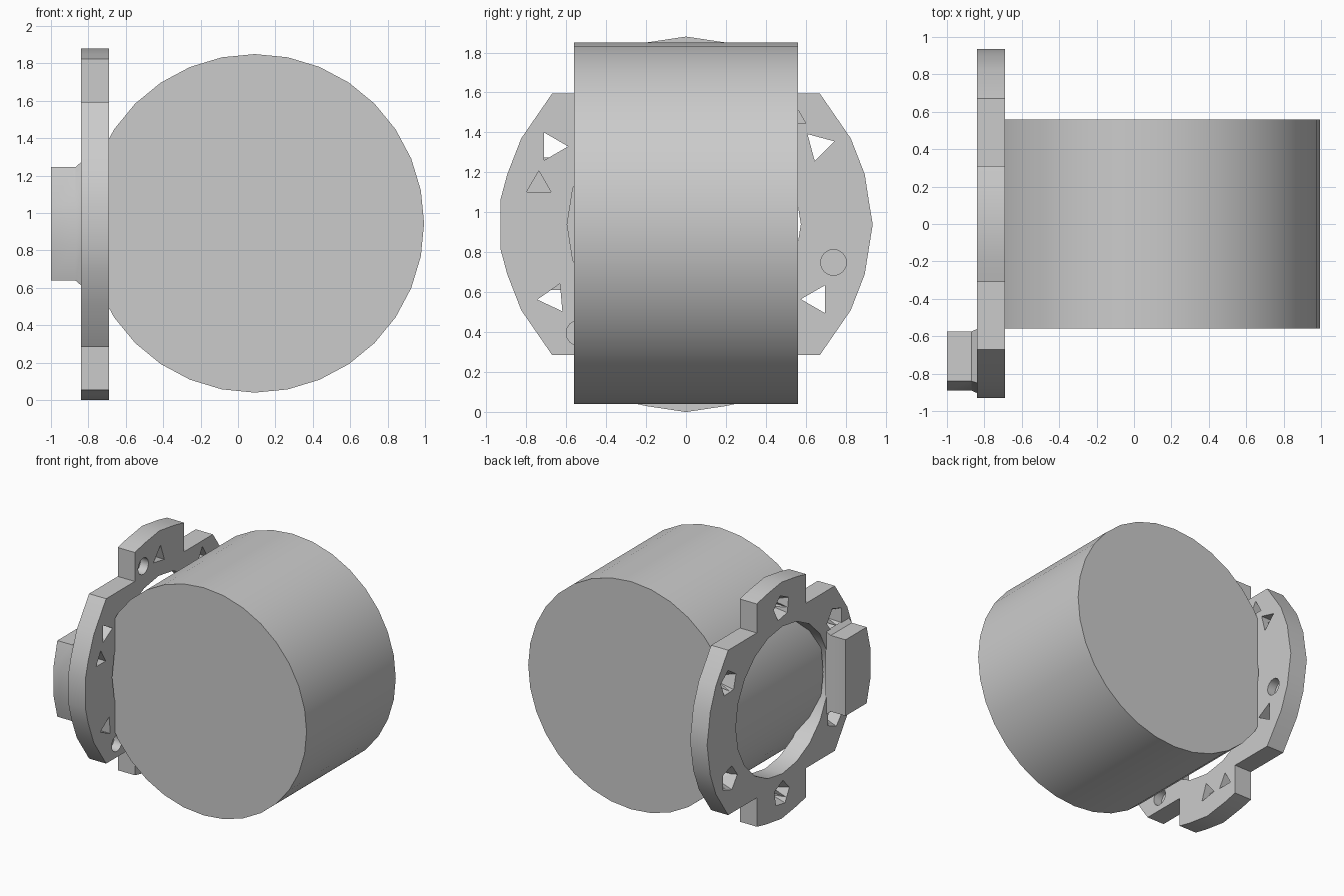
import bpy, bmesh
from math import cos, sin, radians, pi

cube = bpy.data.objects.get("Cube")
if cube:
    bpy.data.objects.remove(cube, do_unlink=True)

grey = bpy.data.materials.new("plain grey")
grey.use_nodes = True
colour = (0.6, 0.6, 0.6, 1)
grey.diffuse_color = colour
grey.node_tree.nodes["Principled BSDF"].inputs["Base Color"].default_value = colour

MID_Z = 0.94


def loft(name, sections):
    """Solid through matching (x, [(y, z), ...]) sections, capped at both ends."""
    bm = bmesh.new()
    rings = [[bm.verts.new((x, y, z)) for y, z in pts] for x, pts in sections]
    for a, b in zip(rings, rings[1:]):
        for i in range(len(a)):
            j = (i + 1) % len(a)
            bm.faces.new((a[i], a[j], b[j], b[i]))
    bm.faces.new(rings[0])
    bm.faces.new(rings[-1])
    bmesh.ops.recalc_face_normals(bm, faces=bm.faces)
    mesh = bpy.data.meshes.new(name)
    bm.to_mesh(mesh)
    bm.free()
    mesh.materials.append(grey)
    obj = bpy.data.objects.new(name, mesh)
    bpy.context.collection.objects.link(obj)
    return obj


def polygon(y, z, r, sides, start=0):
    return [(y + r * cos(radians(start) + 2 * pi * i / sides),
             z + r * sin(radians(start) + 2 * pi * i / sides)) for i in range(sides)]


def activate(obj):
    bpy.ops.object.select_all(action='DESELECT')
    obj.select_set(True)
    bpy.context.view_layer.objects.active = obj


def cut(target, cutter):
    cutter.hide_render = True
    mod = target.modifiers.new("cut", 'BOOLEAN')
    mod.operation = 'DIFFERENCE'
    mod.solver = 'EXACT'
    mod.object = cutter
    activate(target)
    bpy.ops.object.modifier_apply(modifier=mod.name)
    bpy.data.objects.remove(cutter, do_unlink=True)


# Main drum, lying along y
bpy.ops.mesh.primitive_cylinder_add(vertices=32, radius=0.905, depth=1.12,
                                    location=(0.09, 0, 0.945), rotation=(pi / 2, 0, 0))
drum = bpy.context.object
drum.name = "drum"
drum.data.materials.append(grey)

# Flange plate: one quarter outline mirrored both ways, tabs at top and bottom
quarter = [(0.93, 0.12), (0.895, 0.25), (0.825, 0.43), (0.67, 0.655),
           (0.31, 0.655), (0.31, 0.885), (0.2, 0.91)]
half = quarter + [(0, 0.94)] + [(-y, z) for y, z in reversed(quarter)]
outline = half + [(-y, -z) for y, z in half]
# the plate's +y side comes to a point, so its two side corners merge
outline = [(y, z + MID_Z) for y, z in outline]
outline[0] = (0.915, MID_Z + 0.12)
outline[-1] = (0.935, MID_Z)
outline = [p for i, p in enumerate(outline) if i != len(half) * 2 - 1] + [(0.935, MID_Z)]
flange = loft("flange_plate", [(-0.84, outline), (-0.69, outline)])

# Central opening
hole = polygon(-0.01, MID_Z, 0.585, 20)
cut(flange, loft("opening_cutter", [(-0.9, hole), (-0.6, hole)]))

# Through bolt holes: five-sided countersink narrowing to a triangle
bolts = [(0, 1.68, 80), (0, 0.2, 100), (-0.67, 1.33, 0), (0.665, 1.335, 15),
         (-0.665, 0.57, 185), (0.655, 0.565, 180)]
for y, z, turn in bolts:
    tri = polygon(y, z, 0.08, 3, turn)
    cut(flange, loft("bolt_cutter", [(-0.9, tri), (-0.6, tri)]))
    cut(flange, loft("sink_cutter", [(-0.85, polygon(y, z, 0.105, 5, turn)),
                                     (-0.74, polygon(y, z, 0.05, 5, turn))]))

# Blind round and triangular pockets on the drum side
for k in range(3):
    for angle, r, sides, turn in ((-14.5, 0.065, 16, 0), (45, 0.07, 3, 90)):
        a = radians(angle + 120 * k)
        y, z = 0.763 * cos(a), MID_Z + 0.763 * sin(a)
        pts = polygon(y, z, r, sides, turn)
        cut(flange, loft("pocket_cutter", [(-0.76, pts), (-0.6, pts)]))

# Side lug with a flared foot
lug = [(-0.575, 1.245), (-0.575, 0.64), (-0.84, 0.64), (-0.89, 0.83),
       (-0.89, 1.05), (-0.84, 1.245)]
foot = [(-0.73 + (y + 0.73) * 1.1, MID_Z + (z - MID_Z) * 1.1) for y, z in lug]
side_lug = loft("side_lug", [(-1, lug), (-0.87, lug), (-0.835, foot)])

for obj in (drum, flange, side_lug):
    activate(obj)
    bpy.ops.object.shade_smooth_by_angle(angle=radians(25))
